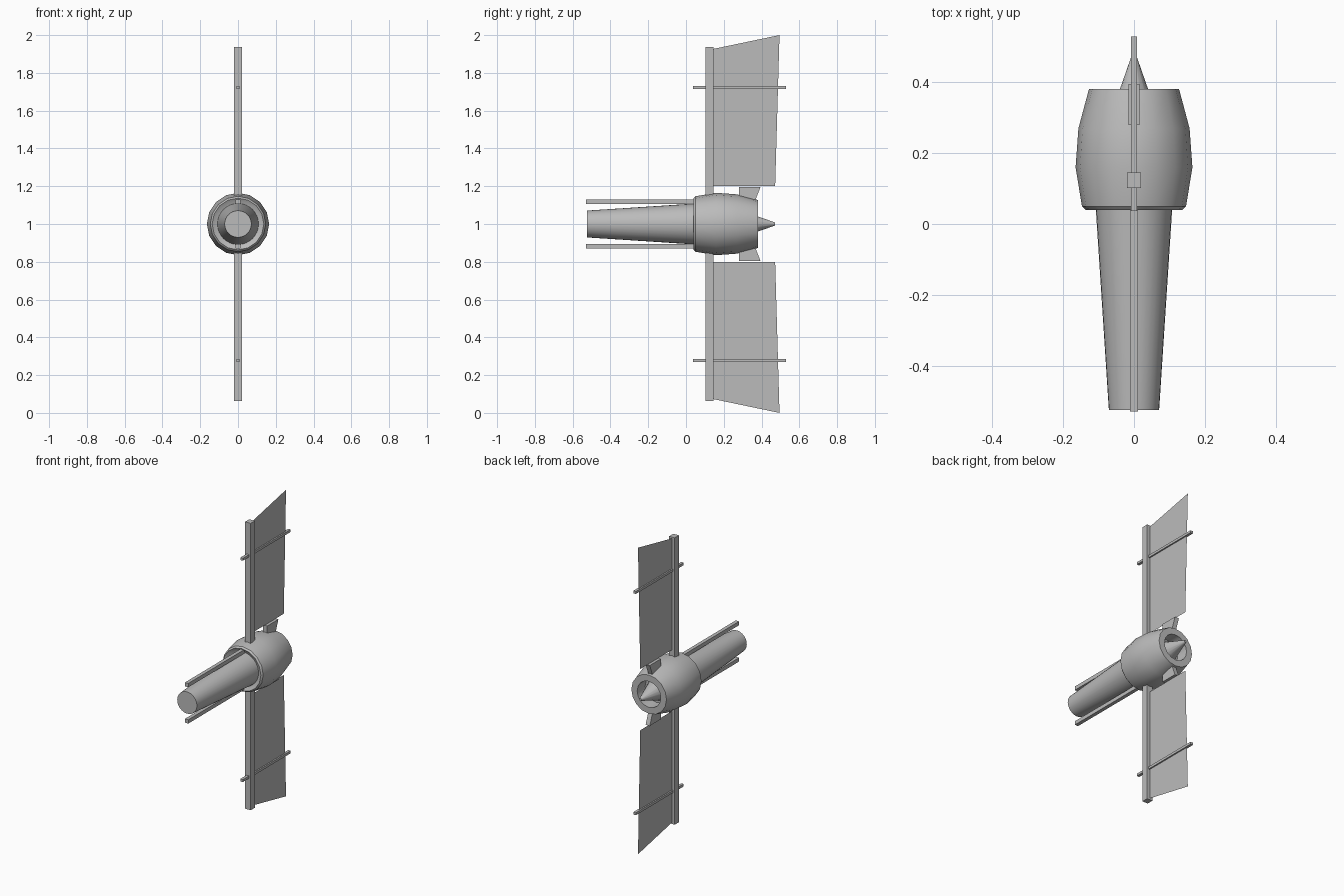
import bpy, math

if "Cube" in bpy.data.objects:
    bpy.data.objects.remove(bpy.data.objects["Cube"])

grey = bpy.data.materials.new("plain_grey")
grey.diffuse_color = (0.5, 0.5, 0.5, 1)
grey.use_nodes = True
grey.node_tree.nodes["Principled BSDF"].inputs["Base Color"].default_value = grey.diffuse_color


def make(name, verts, faces):
    me = bpy.data.meshes.new(name)
    me.from_pydata(verts, [], faces)
    me.materials.append(grey)
    ob = bpy.data.objects.new(name, me)
    bpy.context.collection.objects.link(ob)
    return ob


def lathe(name, profile, sides, caps=True, angle=35):
    """Spin (y, radius) pairs around the long axis at z = 1."""
    verts, faces = [], []
    for y, r in profile:
        for i in range(sides):
            a = 2 * math.pi * i / sides
            verts.append((r * math.sin(a), y, 1 + r * math.cos(a)))
    for k in range(len(profile) - 1):
        for i in range(sides):
            j = (i + 1) % sides
            faces.append((k * sides + i, k * sides + j,
                          (k + 1) * sides + j, (k + 1) * sides + i))
    if caps:
        faces.append(tuple(reversed(range(sides))))
        faces.append(tuple(range((len(profile) - 1) * sides, len(profile) * sides)))
    ob = make(name, verts, faces)
    bpy.ops.object.select_all(action='DESELECT')
    bpy.context.view_layer.objects.active = ob
    ob.select_set(True)
    bpy.ops.object.shade_smooth_by_angle(angle=math.radians(angle))
    return ob


def slab(name, outline, half, s):
    """Side outline of (y, height from axis), thickened in x; s = +1 upper, -1 lower."""
    n = len(outline)
    if half == 0:
        return make(name, [(0, y, 1 + s * h) for y, h in outline], [tuple(range(n))])
    verts = [(x, y, 1 + s * h) for x in (-half, half) for y, h in outline]
    faces = [tuple(reversed(range(n))), tuple(range(n, 2 * n))]
    faces += [(i, (i + 1) % n, n + (i + 1) % n, n + i) for i in range(n)]
    if s < 0:
        faces = [f[::-1] for f in faces]
    return make(name, verts, faces)


def box(name, y0, y1, h0, h1, half, s):
    return slab(name, [(y0, h0), (y1, h0), (y1, h1), (y0, h1)], half, s)


# Tapered fuselage
lathe("fuselage", [(-0.525, 0.071), (0.06, 0.109)], 32)

# Barrel shaped engine shell with front lip and open recessed rear
lathe("engine_shell", [(0.06, 0.105), (0.04, 0.137), (0.05, 0.147), (0.16, 0.165), (0.27, 0.157),
                       (0.382, 0.127), (0.382, 0.085), (0.30, 0.085)], 16)

# Exhaust cone
lathe("exhaust_cone", [(0.30, 0.068), (0.472, 0.008)], 16)

# Upper and lower fins with their fittings
for label, s in (("upper", 1), ("lower", -1)):
    box(label + "_mast", 0.102, 0.145, 0.13, 0.936, 0.02, s)
    slab(label + "_fin", [(0.14, 0.2), (0.472, 0.2), (0.495, 1.0), (0.14, 0.926)], 0, s)
    box(label + "_fin_rod", 0.037, 0.53, 0.714, 0.73, 0.009, s)
    slab(label + "_fin_bracket", [(0.28, 0.13), (0.365, 0.12), (0.395, 0.197), (0.28, 0.197)], 0.015, s)
    box(label + "_barrel", -0.53, 0.06, 0.106, 0.131, 0.012, s)
